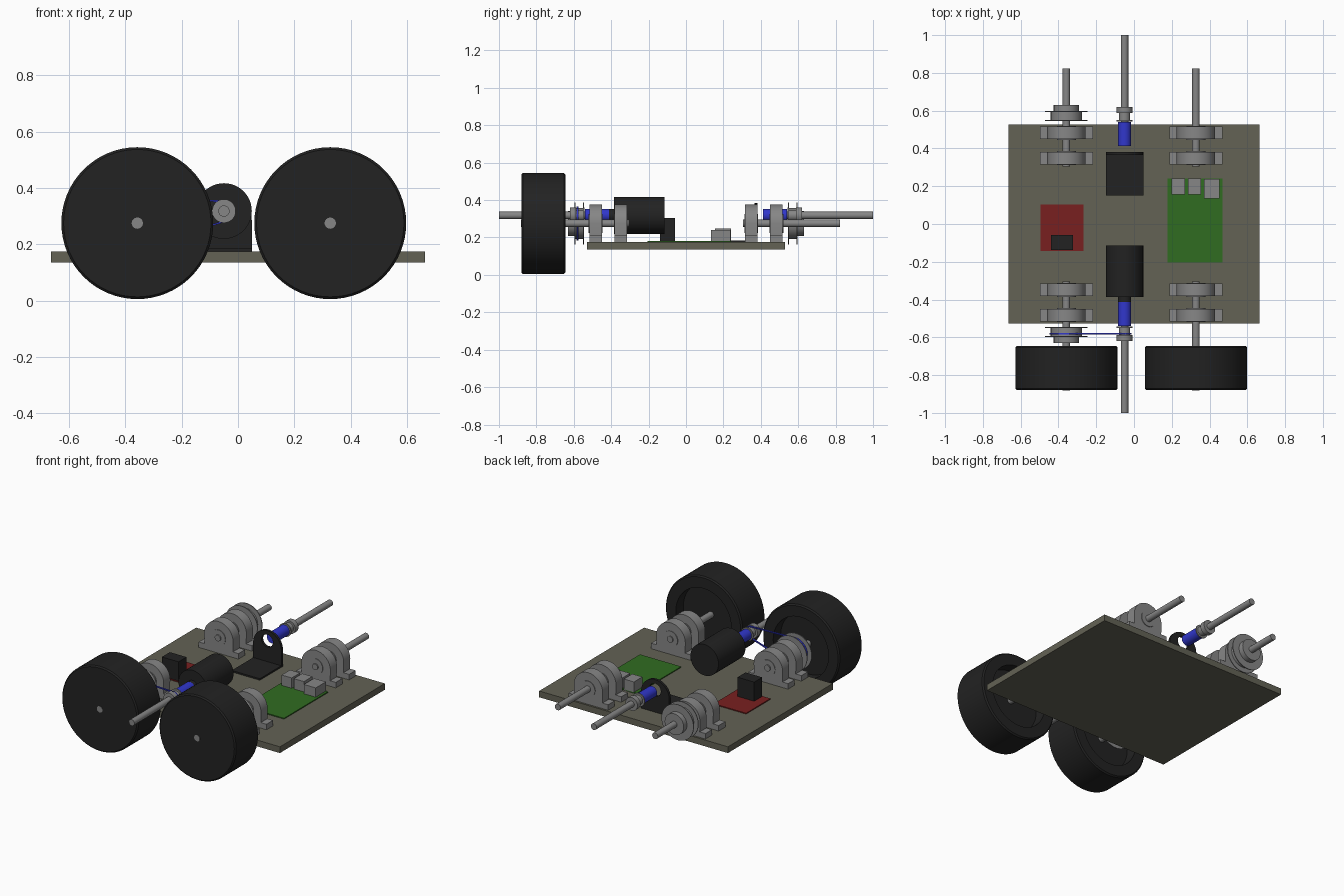
import bpy, bmesh, math

if "Cube" in bpy.data.objects:
    bpy.data.objects.remove(bpy.data.objects["Cube"])

AXLE_Z, SHAFT_Z, DECK = 0.275, 0.318, 0.175
LEFT_X, RIGHT_X, MOTOR_X = -0.358, 0.328, -0.05


def material(name, rgb):
    m = bpy.data.materials.new(name)
    m.diffuse_color = (*rgb, 1)
    m.use_nodes = True
    m.node_tree.nodes["Principled BSDF"].inputs["Base Color"].default_value = m.diffuse_color
    return m


OLIVE = material("olive_board", (0.125, 0.122, 0.09))
GREY = material("metal_grey", (0.24, 0.24, 0.24))
BLACK = material("rubber_black", (0.016, 0.016, 0.016))
BLUE = material("coupler_blue", (0.03, 0.038, 0.6))
RED = material("circuit_red", (0.19, 0.014, 0.014))
GREEN = material("circuit_green", (0.03, 0.15, 0.015))


def finish(name, bm, mat):
    bmesh.ops.remove_doubles(bm, verts=bm.verts, dist=1e-5)
    bmesh.ops.recalc_face_normals(bm, faces=bm.faces)
    me = bpy.data.meshes.new(name)
    bm.to_mesh(me)
    bm.free()
    me.materials.append(mat)
    me.shade_smooth()
    me.set_sharp_from_angle(angle=math.radians(30))
    ob = bpy.data.objects.new(name, me)
    bpy.context.collection.objects.link(ob)
    return ob


def box(name, x0, x1, y0, y1, z0, z1, mat):
    bm = bmesh.new()
    bmesh.ops.create_cube(bm, size=1)
    for v in bm.verts:
        v.co = ((x0 + x1) / 2 + v.co.x * (x1 - x0),
                (y0 + y1) / 2 + v.co.y * (y1 - y0),
                (z0 + z1) / 2 + v.co.z * (z1 - z0))
    return finish(name, bm, mat)


def lathe(name, x, z, profile, mat, n=48):
    """Turn (radius, y) points around a y-parallel axis; ends are closed."""
    pts = [(0, profile[0][1])] + profile + [(0, profile[-1][1])]
    bm = bmesh.new()
    rings = []
    for i in range(n):
        a = math.tau * i / n
        rings.append([bm.verts.new((x + r * math.cos(a), y, z + r * math.sin(a)))
                      for r, y in pts])
    for i in range(n):
        p, q = rings[i], rings[(i + 1) % n]
        for k in range(len(pts) - 1):
            quad = [p[k], p[k + 1], q[k + 1], q[k]]
            if k == 0:
                quad = quad[:3]
            elif k == len(pts) - 2:
                quad = [p[k], p[k + 1], q[k]]
            bm.faces.new(quad)
    return finish(name, bm, mat)


def rod(name, x, z, y0, y1, r, mat, n=32):
    return lathe(name, x, z, [(r, y0), (r, y1)], mat, n)


def arc(cx, cz, r, a0, a1, n):
    return [(cx + r * math.cos(math.radians(a0 + (a1 - a0) * i / n)),
             cz + r * math.sin(math.radians(a0 + (a1 - a0) * i / n)))
            for i in range(n + 1)]


def plate(name, outlines, y0, y1, mat):
    """Extrude filled (x, z) outlines along y; inner outlines become holes."""
    cu = bpy.data.curves.new(name, 'CURVE')
    cu.dimensions, cu.fill_mode, cu.extrude = '2D', 'BOTH', (y1 - y0) / 2
    for pts in outlines:
        sp = cu.splines.new('POLY')
        sp.points.add(len(pts) - 1)
        for p, (a, b) in zip(sp.points, pts):
            p.co = (a, b, 0, 1)
        sp.use_cyclic_u = True
    tmp = bpy.data.objects.new(name + "_curve", cu)
    bpy.context.collection.objects.link(tmp)
    dg = bpy.context.evaluated_depsgraph_get()
    me = bpy.data.meshes.new_from_object(tmp.evaluated_get(dg))
    bm = bmesh.new()
    bm.from_mesh(me)
    for v in bm.verts:
        v.co = (v.co.x, (y0 + y1) / 2 - v.co.z, v.co.y)
    bpy.data.objects.remove(tmp)
    return finish(name, bm, mat)


# Base board
box("base_board", -0.665, 0.665, -0.528, 0.528, 0.135, DECK, OLIVE)

# Wheels: flat outside, hollow towards the chassis
for side, x in (("left", LEFT_X), ("right", RIGHT_X)):
    lathe(side + "_wheel", x, AXLE_Z,
          [(0.262, -0.88), (0.27, -0.872), (0.27, -0.653), (0.262, -0.645),
           (0.195, -0.645), (0.195, -0.72)], BLACK, 64)

for end, s in (("front", -1), ("rear", 1)):
    for side, x in (("left", LEFT_X), ("right", RIGHT_X)):
        # Axles
        tip = 0.882 if s < 0 else 0.823
        rod(f"{end}_{side}_axle", x, AXLE_Z, s * 0.305, s * tip, 0.02, GREY)
        # Bearing blocks with feet
        outline = ([(x - 0.14, DECK), (x + 0.14, DECK), (x + 0.14, DECK + 0.035),
                    (x + 0.1, DECK + 0.035)] + arc(x, AXLE_Z, 0.102, 0, 180, 24)
                   + [(x - 0.1, DECK + 0.035), (x - 0.14, DECK + 0.035)])
        for k, y in enumerate((0.349, 0.483)):
            c = s * y
            plate(f"{end}_{side}_bearing_block_{k}", [outline], c - 0.033, c + 0.033, GREY)
            rod(f"{end}_{side}_bearing_{k}", x, AXLE_Z, c - 0.037, c + 0.037, 0.05, GREY)

    # Large pulley on the left axle
    lathe(end + "_large_pulley", LEFT_X, AXLE_Z,
          [(0.113, s * 0.545), (0.113, s * 0.55), (0.083, s * 0.55), (0.083, s * 0.592),
           (0.113, s * 0.592), (0.113, s * 0.597), (0.067, s * 0.597), (0.067, s * 0.63)], GREY)
    # Motor shaft, small pulley and coupler
    rod(end + "_motor_shaft", MOTOR_X, SHAFT_Z, s * 0.42, s * 1.0, 0.02, GREY)
    lathe(end + "_small_pulley", MOTOR_X, SHAFT_Z,
          [(0.042, s * 0.543), (0.042, s * 0.55), (0.03, s * 0.55), (0.03, s * 0.588),
           (0.042, s * 0.588), (0.042, s * 0.62)], GREY)
    rod(end + "_coupler", MOTOR_X, SHAFT_Z, s * 0.412, s * 0.54, 0.035, BLUE)

# Drive belt around the front pulleys
tilt = math.degrees(math.atan2(SHAFT_Z - AXLE_Z, MOTOR_X - LEFT_X))
lean = math.degrees(math.acos((0.085 - 0.032) / math.hypot(SHAFT_Z - AXLE_Z, MOTOR_X - LEFT_X)))


def loop(extra):
    return (arc(MOTOR_X, SHAFT_Z, 0.032 + extra, tilt - lean, tilt + lean, 16)
            + arc(LEFT_X, AXLE_Z, 0.084 + extra, tilt + lean, tilt + 360 - lean, 32))


plate("drive_belt", [loop(0.006), loop(0)], -0.586, -0.576, BLUE)

# Motor
lathe("motor", MOTOR_X, SHAFT_Z,
      [(0.035, -0.412), (0.035, -0.386), (0.099, -0.386), (0.099, -0.115)], BLACK)

# Empty rear motor bracket: arched plate with a hole, on a flat foot
x0, x1 = MOTOR_X - 0.099, MOTOR_X + 0.099
plate("bracket_arch",
      [[(x0, DECK), (x1, DECK)] + arc(MOTOR_X, 0.284, 0.099, 0, 180, 32),
       arc(MOTOR_X, SHAFT_Z, 0.04, 0, 350, 35)], 0.366, 0.382, BLACK)
box("bracket_foot", x0, x1, 0.15, 0.37, DECK, DECK + 0.01, BLACK)

# Red circuit board with its black block
box("red_circuit", -0.495, -0.267, -0.143, 0.102, DECK, DECK + 0.006, RED)
box("black_block", -0.44, -0.323, -0.138, -0.058, DECK, 0.303, BLACK)

# Green circuit board with three connectors
box("green_circuit", 0.178, 0.468, -0.205, 0.24, DECK, DECK + 0.006, GREEN)
box("connector_a", 0.199, 0.27, 0.155, 0.24, DECK, 0.247, GREY)
box("connector_b", 0.285, 0.356, 0.155, 0.24, DECK, 0.247, GREY)
box("connector_c", 0.37, 0.453, 0.135, 0.238, DECK, 0.24, GREY)
